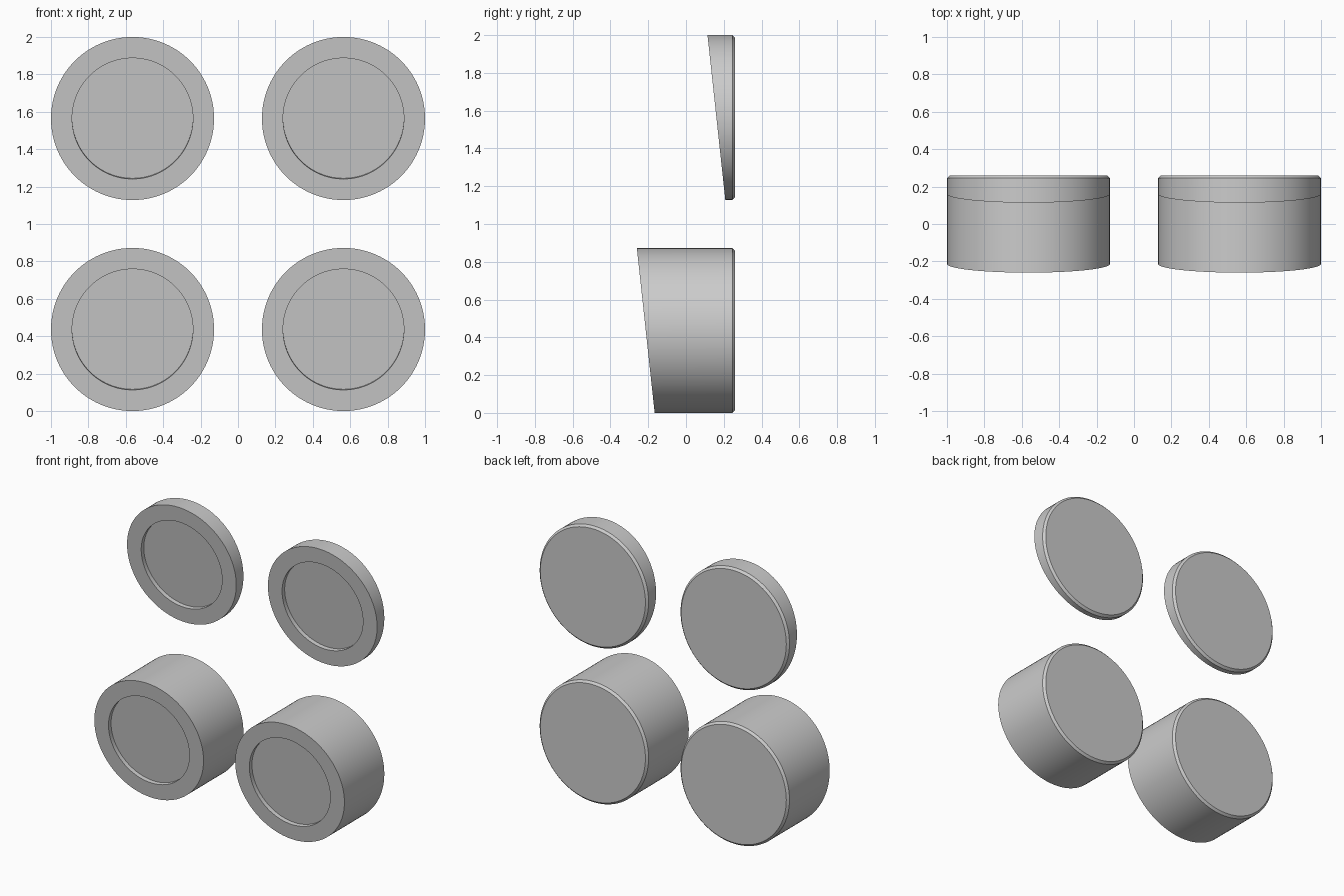
import bpy, bmesh, math

if "Cube" in bpy.data.objects:
    bpy.data.objects.remove(bpy.data.objects["Cube"])

SEGMENTS = 96
RADIUS = 0.436       # outer radius of every foot
RECESS_R = 0.323     # radius of the shallow pocket
RECESS_D = 0.03      # depth of the pocket, square to the slanted face
CHAMFER = 0.015
BACK_Y = 0.26
SLOPE = -0.108       # change of y per unit z on the slanted face
COS = 1 / math.hypot(1, SLOPE)


def make_foot(name, x, z, front_y):
    """Round foot: chamfered flat back, slanted front with a round recess."""
    bm = bmesh.new()

    def ring(radius, y_and_lift):
        verts = []
        for i in range(SEGMENTS):
            a = 2 * math.pi * i / SEGMENTS
            px, pz = radius * math.cos(a), radius * math.sin(a)
            y, lift = y_and_lift(pz)
            verts.append(bm.verts.new((px, y, pz + lift)))
        return verts

    rings = [
        ring(RADIUS - CHAMFER, lambda h: (BACK_Y, 0)),
        ring(RADIUS, lambda h: (BACK_Y - CHAMFER, 0)),
        ring(RADIUS, lambda h: (front_y + SLOPE * h, 0)),
        ring(RECESS_R, lambda h: (front_y + SLOPE * h, 0)),
        ring(RECESS_R, lambda h: (front_y + SLOPE * h + RECESS_D * COS,
                                  -RECESS_D * SLOPE * COS)),
    ]
    for a, b in zip(rings, rings[1:]):
        for i in range(SEGMENTS):
            j = (i + 1) % SEGMENTS
            bm.faces.new((a[i], a[j], b[j], b[i]))
    bm.faces.new(rings[0])
    bm.faces.new(rings[-1])
    bmesh.ops.recalc_face_normals(bm, faces=bm.faces)

    mesh = bpy.data.meshes.new(name)
    bm.to_mesh(mesh)
    bm.free()
    foot = bpy.data.objects.new(name, mesh)
    foot.location = (x, 0, z)
    bpy.context.collection.objects.link(foot)
    bpy.ops.object.select_all(action='DESELECT')
    foot.select_set(True)
    bpy.context.view_layer.objects.active = foot
    bpy.ops.object.shade_smooth_by_angle(angle=math.radians(30))


# Tall lower feet and thin upper feet, mirrored left and right
for side, x in (("left", -0.564), ("right", 0.564)):
    make_foot("tall_foot_" + side, x, 0.436, -0.213)
    make_foot("thin_foot_" + side, x, 1.564, 0.161)
